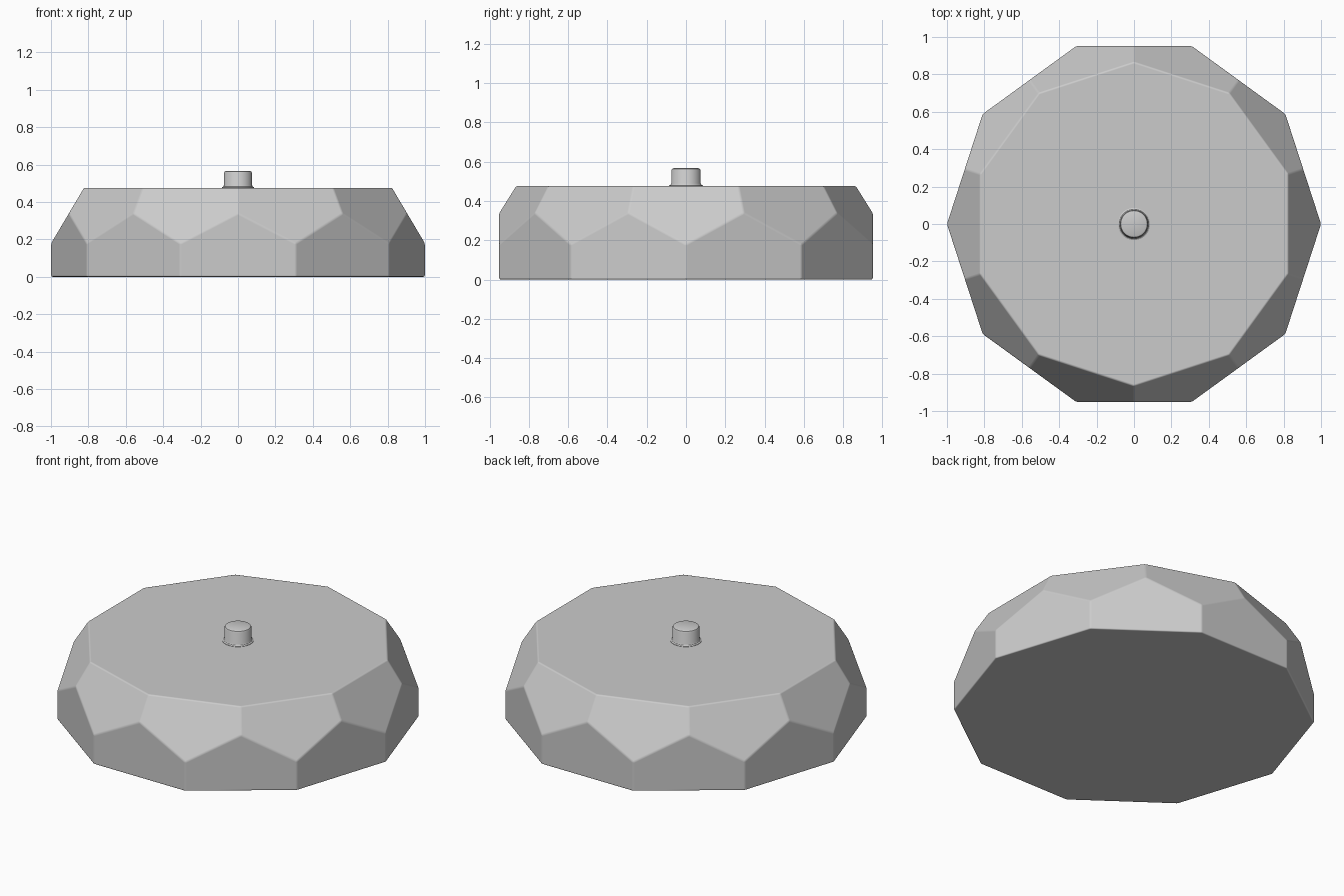
import bpy, bmesh, math

if "Cube" in bpy.data.objects:
    bpy.data.objects.remove(bpy.data.objects["Cube"])

SIDES = 10
STEP = math.tau / SIDES
TOP_Z, CORNER_Z, TOP_APOTHEM = 0.476, 0.178, 0.823

metal = bpy.data.materials.new("light grey")
metal.diffuse_color = (0.6, 0.6, 0.6, 1)
metal.use_nodes = True
metal.node_tree.nodes["Principled BSDF"].inputs["Base Color"].default_value = metal.diffuse_color


def finish(name, bm, angle):
    bmesh.ops.recalc_face_normals(bm, faces=bm.faces)
    mesh = bpy.data.meshes.new(name)
    bm.to_mesh(mesh)
    bm.free()
    mesh.materials.append(metal)
    obj = bpy.data.objects.new(name, mesh)
    bpy.context.collection.objects.link(obj)
    bpy.ops.object.select_all(action='DESELECT')
    obj.select_set(True)
    bpy.context.view_layer.objects.active = obj
    if angle:
        bpy.ops.object.shade_smooth_by_angle(angle=math.radians(angle))
    return obj


def ring(bm, radius, z, count, offset=0.0):
    return [bm.verts.new((radius * math.cos((i + offset) * math.tau / count),
                          radius * math.sin((i + offset) * math.tau / count), z))
            for i in range(count)]


# Ten-sided body with ten sloped cuts, one over each corner
half = math.cos(STEP / 2)
slope = (TOP_Z - CORNER_Z) / (1 - TOP_APOTHEM)
peak_z = CORNER_Z + (1 - half * half) * slope
bm = bmesh.new()
base = ring(bm, 1.0, 0.0, SIDES)
corner = ring(bm, 1.0, CORNER_Z, SIDES)
peak = ring(bm, half, peak_z, SIDES, 0.5)
top = ring(bm, TOP_APOTHEM / half, TOP_Z, SIDES, 0.5)
bm.faces.new(base[::-1])
bm.faces.new(top)
for i in range(SIDES):
    j = (i + 1) % SIDES
    bm.faces.new((base[i], base[j], corner[j], peak[i], corner[i]))
    bm.faces.new((corner[i], peak[i], top[i], top[i - 1], peak[i - 1]))
body = finish("faceted_body", bm, 60)
bevel = body.modifiers.new("soft_edges", 'BEVEL')
bevel.width = 0.008
bevel.segments = 2
bevel.limit_method = 'ANGLE'
bevel.angle_limit = math.radians(10)
bevel.harden_normals = True

# Small round button with a flared foot and chamfered rim
profile = [(0.086, 0.470), (0.086, 0.478), (0.079, 0.482), (0.075, 0.490),
           (0.075, 0.555), (0.071, 0.563), (0.062, 0.567)]
bm = bmesh.new()
rings = [ring(bm, r, z, 48) for r, z in profile]
for low, high in zip(rings, rings[1:]):
    for i in range(48):
        j = (i + 1) % 48
        bm.faces.new((low[i], low[j], high[j], high[i]))
bm.faces.new(rings[0][::-1])
bm.faces.new(rings[-1])
finish("top_button", bm, 30)
